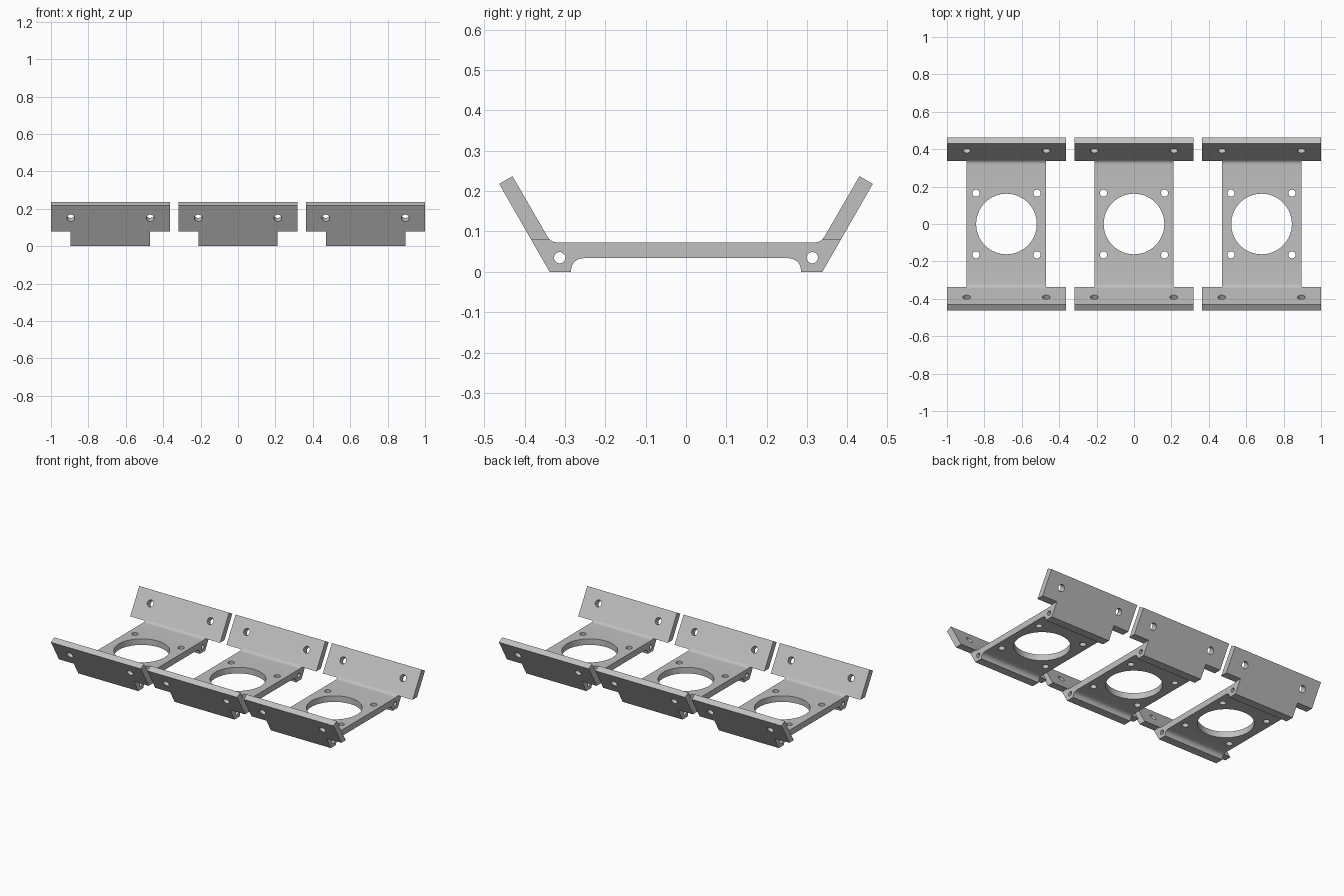
import bpy, bmesh
from math import radians, pi
from mathutils import Matrix, Vector

cube = bpy.data.objects.get("Cube")
if cube:
    bpy.data.objects.remove(cube, do_unlink=True)

grey = bpy.data.materials.new("plain grey")
grey.use_nodes = True
grey.diffuse_color = (0.53, 0.53, 0.53, 1)
grey.node_tree.nodes["Principled BSDF"].inputs["Base Color"].default_value = grey.diffuse_color

WIDE, NARROW = 0.318, 0.2125   # half widths of flange and body
PITCH = 0.682                  # bracket spacing
STEP_Z = 0.079                 # underside of the flange ears


def add_object(name, bm):
    bmesh.ops.recalc_face_normals(bm, faces=bm.faces)
    mesh = bpy.data.meshes.new(name)
    bm.to_mesh(mesh)
    bm.free()
    obj = bpy.data.objects.new(name, mesh)
    bpy.context.collection.objects.link(obj)
    return obj


def fillet(start, corner, end, steps=8):
    a, c, b = Vector(start), Vector(corner), Vector(end)
    return [a * (1 - t) ** 2 + c * 2 * t * (1 - t) + b * t * t
            for t in (i / steps for i in range(steps + 1))]


def cut(target, cutter):
    mod = target.modifiers.new("cut", 'BOOLEAN')
    mod.operation, mod.solver, mod.object = 'DIFFERENCE', 'EXACT', cutter
    bpy.context.view_layer.objects.active = target
    bpy.ops.object.modifier_apply(modifier=mod.name)
    bpy.data.objects.remove(cutter, do_unlink=True)


def drill(target, centre, axis, radius, depth, sides=32):
    bm = bmesh.new()
    turn = Vector(axis).to_track_quat('Z', 'Y').to_matrix().to_4x4()
    bmesh.ops.create_cone(bm, cap_ends=True, segments=sides, radius1=radius,
                          radius2=radius, depth=depth,
                          matrix=Matrix.Translation(centre) @ turn)
    cut(target, add_object("hole_cutter", bm))


# Side profile: plate, feet and sloping flanges
half = fillet((0.248, 0.034), (0.285, 0.034), (0.285, 0.0))
half += [Vector(p) for p in ((0.338, 0), (0.463, 0.218), (0.43, 0.237))]
half += fillet((0.3435, 0.0877), (0.335, 0.073), (0.318, 0.073))
profile = half + [Vector((-p.x, p.y)) for p in reversed(half)]

bm = bmesh.new()
face = bm.faces.new([bm.verts.new((-WIDE, p.x, p.y)) for p in profile])
moved = bmesh.ops.extrude_face_region(bm, geom=[face])["geom"]
bmesh.ops.translate(bm, vec=(2 * WIDE, 0, 0),
                    verts=[v for v in moved if isinstance(v, bmesh.types.BMVert)])
bracket = add_object("bracket_1", bm)

# Narrow the body below the flange ears
for side in (-1, 1):
    bm = bmesh.new()
    bmesh.ops.create_cube(bm, size=1)
    bmesh.ops.scale(bm, vec=(0.4, 2, 0.4), verts=bm.verts)
    bmesh.ops.translate(bm, vec=(side * (NARROW + 0.2), 0, STEP_Z - 0.2), verts=bm.verts)
    cut(bracket, add_object("notch_cutter", bm))

# Large opening, plate screw holes, foot holes and flange holes
drill(bracket, (0, 0, 0.05), (0, 0, 1), 0.162, 0.3, 64)
for sy in (-1, 1):
    drill(bracket, (0, sy * 0.313, 0.035), (1, 0, 0), 0.014, 1)
    for sx in (-1, 1):
        drill(bracket, (sx * 0.163, sy * 0.165, 0.05), (0, 0, 1), 0.019, 0.2)
        drill(bracket, (sx * NARROW, sy * 0.407, 0.16), (0, sy * 0.866, -0.5), 0.021, 0.12)

bracket.data.materials.clear()
bracket.data.materials.append(grey)
for poly in bracket.data.polygons:
    poly.material_index = 0
bpy.ops.object.select_all(action='DESELECT')
bracket.select_set(True)
bpy.context.view_layer.objects.active = bracket
bpy.ops.object.shade_smooth_by_angle(angle=radians(30))

# Row of three brackets
bracket.location.x = -PITCH
for i in (1, 2):
    twin = bracket.copy()
    twin.name = f"bracket_{i + 1}"
    twin.location.x = (i - 1) * PITCH
    bpy.context.collection.objects.link(twin)
